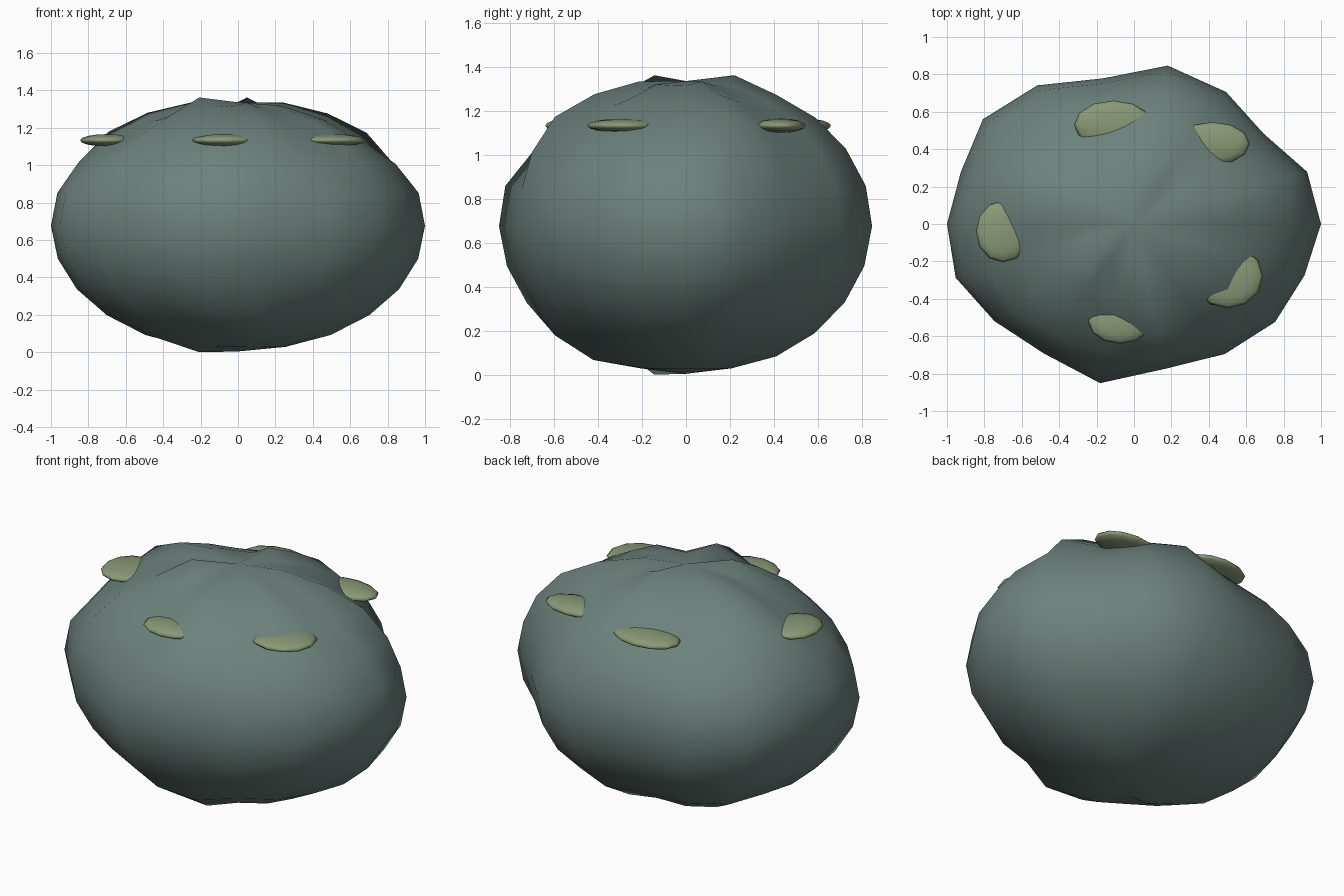
import bpy, bmesh
from math import sin, cos, atan2, asin, pi, degrees

if "Cube" in bpy.data.objects:
    bpy.data.objects.remove(bpy.data.objects["Cube"])

SEG, RINGS = 18, 12
# radial swelling of each 20 degree column: at the waist and on the shoulder
WAIST = [1.015, 1.0, .92, 1.0, 1.055, .97, 1.05, 1.07, 1.0,
         1.015, 1.03, .99, .98, 1.06, .965, .985, 1.0, .985]
SHOULDER = [.96, 1.05, .95, 1.0, 1.04, .96, .95, 1.0, 1.06,
            .99, .95, 1.0, .98, .95, 1.05, .92, .99, .97]


def material(name, rgb):
    m = bpy.data.materials.new(name)
    m.diffuse_color = (*rgb, 1)
    m.use_nodes = True
    m.node_tree.nodes["Principled BSDF"].inputs["Base Color"].default_value = m.diffuse_color
    return m


def sphere(name, mat, seg, rings):
    bm = bmesh.new()
    bmesh.ops.create_uvsphere(bm, u_segments=seg, v_segments=rings, radius=1)
    me = bpy.data.meshes.new(name)
    ob = bpy.data.objects.new(name, me)
    bpy.context.collection.objects.link(ob)
    me.materials.append(mat)
    return ob, bm


def finish(ob, bm):
    for f in bm.faces:
        f.smooth = True
    bm.to_mesh(ob.data)
    bm.free()


def swell(k, lat):
    if lat < -70:
        return 1.06 if k == 11 else 1
    if lat < -40 and k == 14:
        return 1.05
    if lat < 0:
        return 1 + (WAIST[k] - 1) * max(0.25, 1 + lat / 100)
    if lat > 70:
        return 1.06 if k in (4, 11) else 1 + (SHOULDER[k] - 1) * .35
    t = min(1, max(0, (lat - 15) / 30))
    f = WAIST[k] * (1 - t) + SHOULDER[k] * t
    return f if lat < 50 else 1 + (f - 1) * .7


# boulder: squashed sphere with uneven columns
rock, bm = sphere("boulder", material("stone", (.15, .22, .20)), SEG, RINGS)
step = 2 * pi / SEG
first = next(v for v in bm.verts if abs(v.co.z) < .9)
phi0 = atan2(first.co.y, first.co.x)
for v in bm.verts:
    lat = asin(max(-1, min(1, v.co.z)))
    if abs(v.co.z) > .999:
        v.co = (0, 0, .67 + .666 * v.co.z)
        continue
    k = round((atan2(v.co.y, v.co.x) - phi0) / step) % SEG
    f = swell(k, degrees(lat))
    a = k * step
    v.co = (.985 * f * cos(lat) * cos(a), .815 * f * cos(lat) * sin(a),
            max(0, .676 + .67 * f * sin(lat)))
finish(rock, bm)

# moss patches: flat discs sunk into the shoulder (x, y, half x, half y)
moss = material("moss", (.25, .32, .18))
for i, (x, y, rx, ry) in enumerate([(-.70, -.04, .145, .165),
                                    (-.11, .53, .21, .13),
                                    (.42, .43, .20, .115),
                                    (.50, -.28, .19, .17),
                                    (-.075, -.52, .17, .12)]):
    ob, bm = sphere(f"moss_patch_{i + 1}", moss, 12, 8)
    for v in bm.verts:
        v.co = (v.co.x * rx, v.co.y * ry, v.co.z * .033)
    finish(ob, bm)
    ob.location = (x, y, 1.133)
